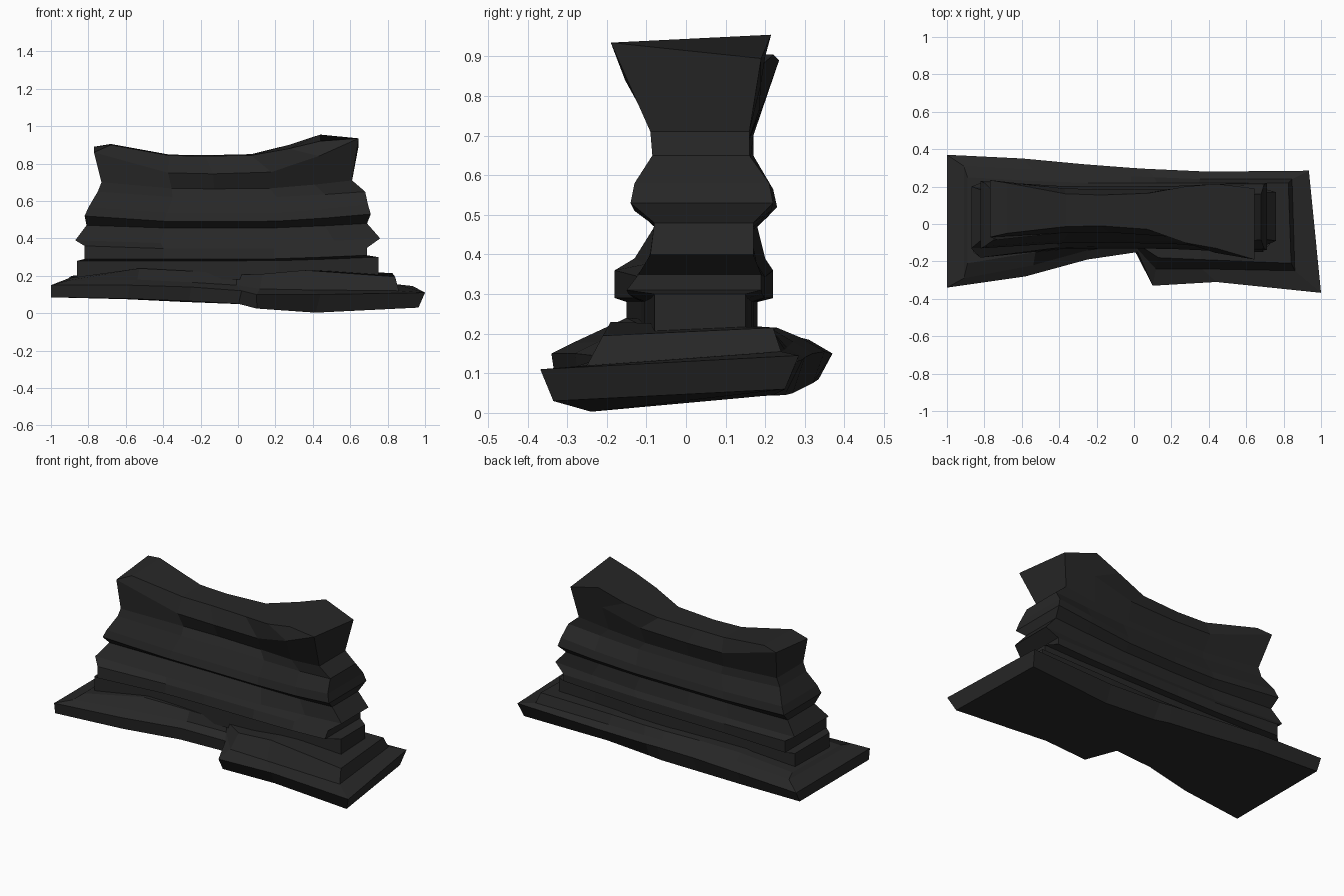
import bpy, bmesh

mat = bpy.data.materials.new("dark_stone")
mat.diffuse_color = (0.02, 0.02, 0.02, 1)


def loft(name, rings):
    """Skin closed rings (front left-to-right, then back right-to-left)."""
    bm = bmesh.new()
    rows = [[bm.verts.new(p) for p in r] for r in rings]
    n = len(rows[0])
    for a, b in zip(rows, rows[1:]):
        for i in range(n):
            j = (i + 1) % n
            bm.faces.new((a[i], a[j], b[j], b[i]))
    for row in (rows[0], rows[-1]):
        for i in range(n // 2 - 1):
            bm.faces.new((row[i], row[i + 1], row[n - 2 - i], row[n - 1 - i]))
    bmesh.ops.recalc_face_normals(bm, faces=bm.faces)
    me = bpy.data.meshes.new(name)
    bm.to_mesh(me)
    bm.free()
    me.materials.append(mat)
    ob = bpy.data.objects.new(name, me)
    bpy.context.collection.objects.link(ob)
    return ob


# Base: wide slab with a step in its front edge, and a smaller tier on top
def base_ring(xl, xr, skew, step, front, zf, back, zb):
    station = [0, .21, .375, .51, step, .72, 1]
    f = [(xl + (xr - xl) * u, y, z) for u, y, z in zip(station, front, zf)]
    b = [(xl + (xr - skew - xl) * u, y, z) for u, y, z in zip(station, back, zb)]
    return f + b[::-1]


loft("stepped_base", [
    base_ring(-1, .965, .05, .56,
              [-.33, -.27, -.18, -.14, -.29, -.24, -.335],
              [.085, .078, .065, .05, .025, .003, .03],
              [.335, .32, .29, .27, .25, .22, .25],
              [.085, .075, .06, .05, .045, .045, .06]),
    base_ring(-1, 1, .065, .55,
              [-.34, -.28, -.19, -.15, -.33, -.31, -.368],
              [.15, .15, .14, .12, .10, .10, .11],
              [.37, .35, .32, .30, .295, .28, .285],
              [.15, .155, .15, .14, .135, .13, .145]),
    base_ring(-.91, .86, .015, .58,
              [-.29, -.22, -.14, -.105, -.24, -.24, -.25],
              [.175, .18, .165, .15, .13, .125, .12],
              [.31, .29, .27, .255, .25, .24, .24],
              [.185, .19, .18, .165, .16, .155, .155]),
    base_ring(-.89, .84, .015, .59,
              [-.21, -.15, -.12, -.09, -.18, -.19, -.21],
              [.19, .24, .225, .205, .21, .23, .195],
              [.25, .23, .22, .22, .22, .22, .22],
              [.2, .215, .21, .205, .205, .21, .215]),
])

# Layered wall: each layer has left, middle and right values,
# blended along the length so that the middle is thinner and lower
ALONG = [0, .28, .45, .67, .85, 1]
MIDDLE = [0, .9, 1, .85, .25, 0]
DIP = [0, .95, 1, .95, .5, 0]


def wall_ring(xl, xr, z, front, back, zback=None):
    def side(ys, zs):
        def blend(v, u, w):
            return v[1] * w + (v[0] if u < .5 else v[2]) * (1 - w)
        return [(xl + (xr - xl) * u, blend(ys, u, w), blend(zs, u, d))
                for u, w, d in zip(ALONG, MIDDLE, DIP)]
    return side(front, z) + side(back, zback or z)[::-1]


loft("layered_wall", [wall_ring(*r) for r in (
    (-.86, .75, (.18, .18, .19), (-.15, -.11, -.08), (.18, .17, .15)),
    (-.86, .75, (.28, .28, .30), (-.15, -.11, -.08), (.18, .17, .15)),
    (-.82, .69, (.29, .29, .31), (-.18, -.13, -.15), (.22, .20, .19)),
    (-.82, .69, (.36, .345, .35), (-.18, -.12, -.12), (.22, .20, .19)),
    (-.87, .76, (.39, .375, .40), (-.13, -.10, -.09), (.20, .18, .17)),
    (-.81, .69, (.47, .455, .48), (-.08, -.05, -.08), (.18, .16, .17)),
    (-.82, .71, (.52, .49, .53), (-.13, -.10, -.14), (.23, .20, .22)),
    (-.80, .695, (.565, .535, .58), (-.12, -.085, -.13), (.22, .19, .21)),
    (-.75, .68, (.65, .62, .65), (-.085, -.04, -.085), (.17, .16, .16)),
    (-.73, .61, (.70, .665, .71), (-.085, -.01, -.09), (.17, .15, .16)),
    (-.77, .645, (.86, .745, .935), (-.07, -.045, -.19), (.235, .185, .19),
     (.89, .76, .895)),
    (-.68, .44, (.90, .84, .92), (-.05, -.01, -.13), (.22, .155, .215),
     (.905, .845, .955)),
)])
